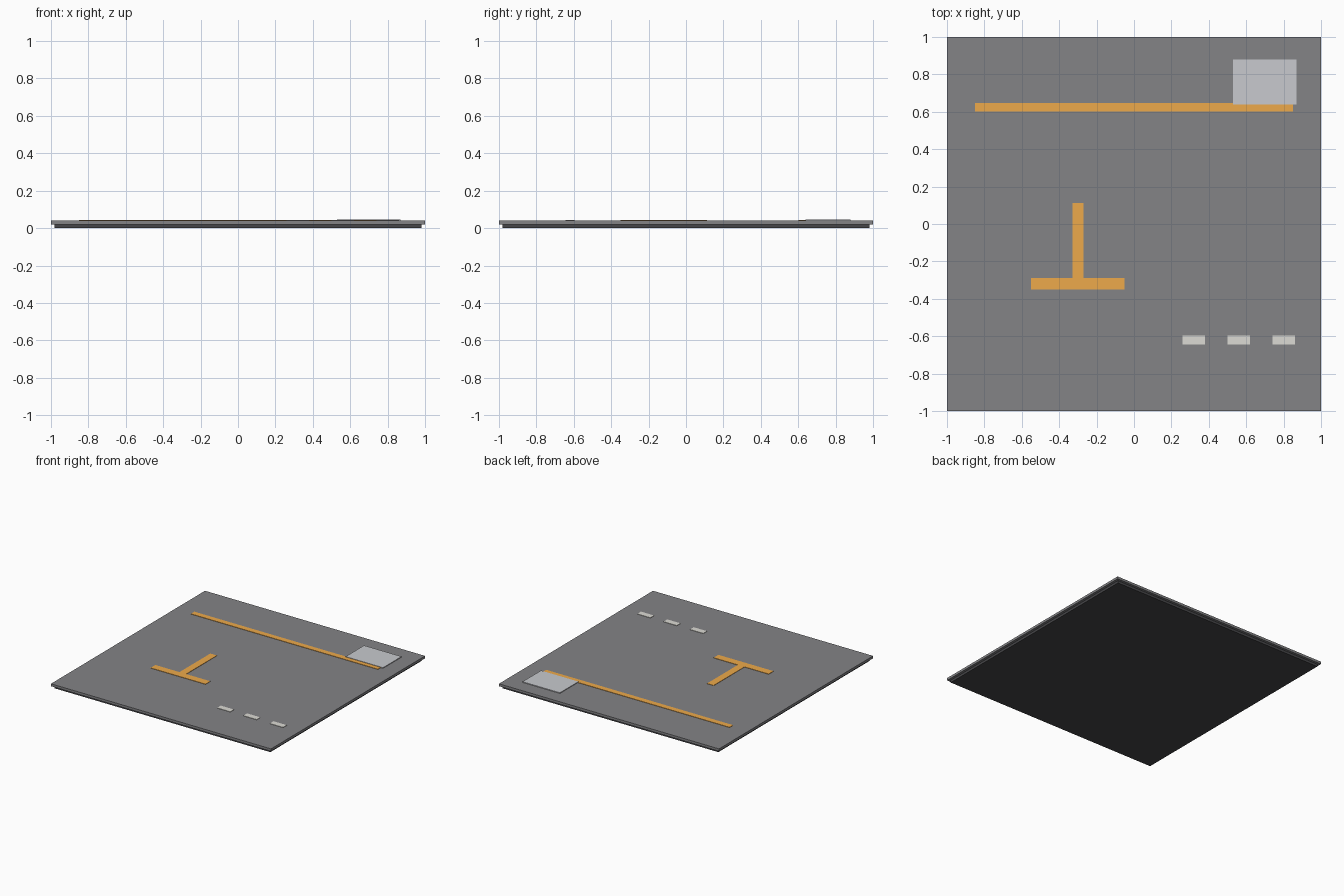
import bpy

if "Cube" in bpy.data.objects:
    bpy.data.objects.remove(bpy.data.objects["Cube"])


def material(name, rgb):
    m = bpy.data.materials.new(name)
    m.diffuse_color = (*rgb, 1)
    m.use_nodes = True
    m.node_tree.nodes["Principled BSDF"].inputs["Base Color"].default_value = m.diffuse_color
    return m


DARK = material("dark_base", (0.06, 0.06, 0.065))
ASPHALT = material("asphalt", (0.23, 0.23, 0.24))
ORANGE = material("orange_paint", (0.85, 0.40, 0.07))
WHITE = material("white_paint", (0.72, 0.71, 0.66))
PLATE = material("pale_plate", (0.58, 0.59, 0.62))


def box(name, x, y, z, mat):
    """Box from (min, max) ranges on each axis."""
    lo, hi = zip(x, y, z)
    bpy.ops.mesh.primitive_cube_add(size=1, location=[(a + b) / 2 for a, b in zip(lo, hi)])
    ob = bpy.context.object
    ob.name = name
    ob.scale = [b - a for a, b in zip(lo, hi)]
    bpy.ops.object.transform_apply(location=False, rotation=False, scale=True)
    ob.data.materials.append(mat)
    return ob


TOP = 0.04
PAINT = (TOP - 0.002, TOP + 0.003)

# Tile: inset dark base below a paved slab
box("base", (-0.98, 0.98), (-0.98, 0.98), (0, 0.02), DARK)
box("slab", (-1, 1), (-1, 1), (0.02, TOP), ASPHALT)

# Orange markings: long edge line and T-shaped bay mark
box("edge_line", (-0.85, 0.85), (0.602, 0.648), PAINT, ORANGE)
box("bay_mark_bar", (-0.55, -0.05), (-0.35, -0.288), PAINT, ORANGE)
box("bay_mark_stem", (-0.33, -0.27), (-0.288, 0.112), PAINT, ORANGE)

# White dashes
for i in range(3):
    x = 0.26 + 0.24 * i
    box(f"dash_{i + 1}", (x, x + 0.12), (-0.643, -0.595), PAINT, WHITE)

# Pale cover plate in the corner
box("cover_plate", (0.53, 0.87), (0.64, 0.88), (TOP - 0.002, TOP + 0.006), PLATE)
